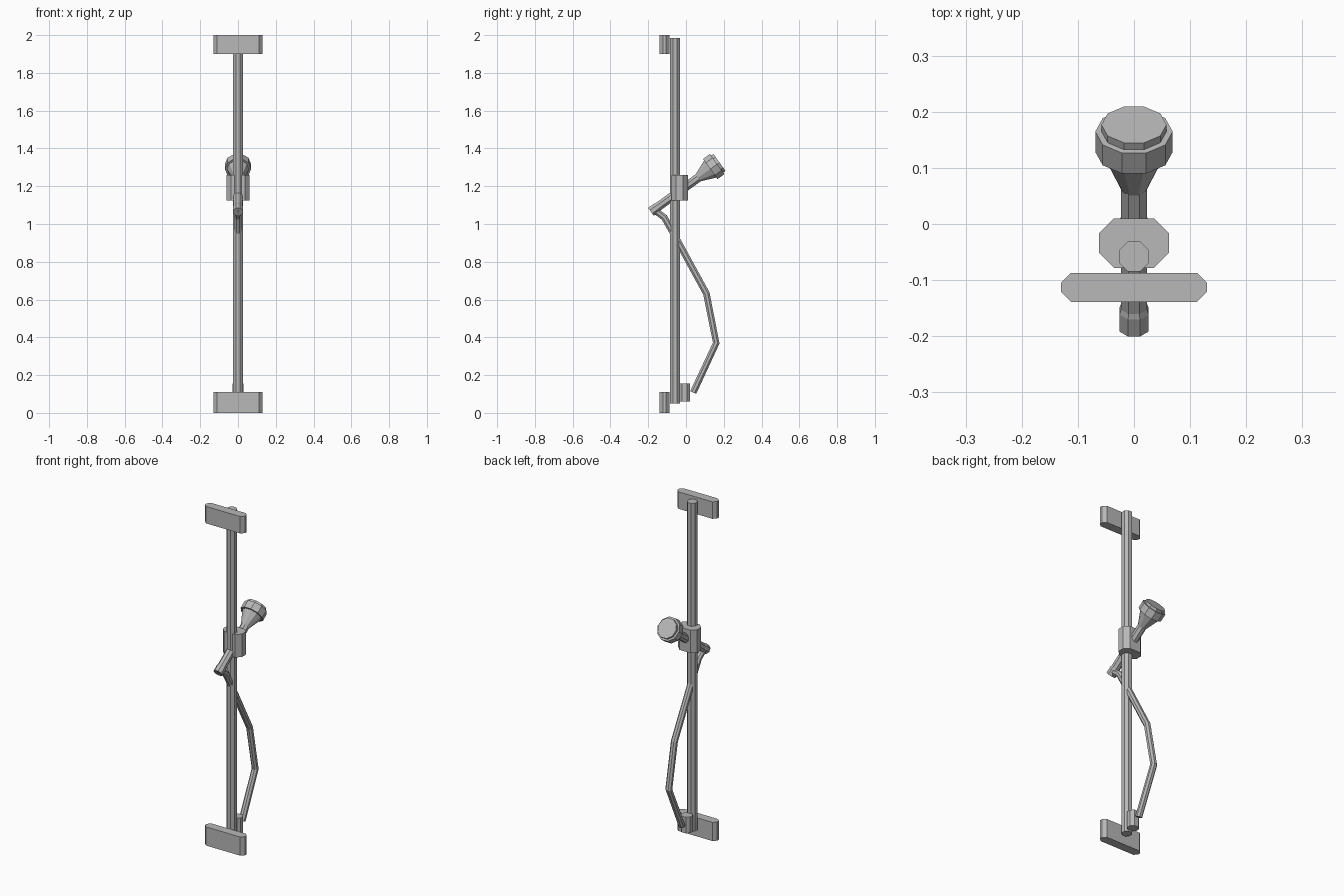
import bpy, bmesh
from math import pi, cos, sin
from mathutils import Vector

cube = bpy.data.objects.get("Cube")
if cube:
    bpy.data.objects.remove(cube, do_unlink=True)

GREY = (0.48, 0.48, 0.48, 1)
metal = bpy.data.materials.new("satin grey")
metal.use_nodes = True
metal.diffuse_color = GREY
metal.node_tree.nodes["Principled BSDF"].inputs["Base Color"].default_value = GREY


def loft(name, rings):
    """Skin a list of rings of points and cap both ends."""
    bm = bmesh.new()
    loops = [[bm.verts.new(p) for p in ring] for ring in rings]
    n = len(loops[0])
    for a, b in zip(loops, loops[1:]):
        for i in range(n):
            j = (i + 1) % n
            bm.faces.new((a[i], a[j], b[j], b[i]))
    bm.faces.new(loops[0])
    bm.faces.new(loops[-1])
    bmesh.ops.recalc_face_normals(bm, faces=bm.faces)
    mesh = bpy.data.meshes.new(name)
    bm.to_mesh(mesh)
    bm.free()
    mesh.materials.append(metal)
    obj = bpy.data.objects.new(name, mesh)
    bpy.context.collection.objects.link(obj)
    return obj


def block(name, y, half_x, half_y, cut, z0, z1):
    """Upright block with chamfered vertical corners."""
    quarter = [(half_x, half_y - cut), (half_x - cut, half_y)]
    outline = quarter + [(-a, b) for a, b in quarter[::-1]]
    outline += [(-a, -b) for a, b in outline]
    return loft(name, [[(a, y + b, z) for a, b in outline] for z in (z0, z1)])


def ring(centre, normal, radius, sides, turn=0.0):
    """Polygon around a centre, square to a normal in the YZ plane."""
    side = Vector((1, 0, 0))
    up = normal.cross(side)
    angles = [turn + 2 * pi * i / sides for i in range(sides)]
    return [centre + radius * (cos(a) * side + sin(a) * up) for a in angles]


# Rail with its wall brackets
block("rail", -0.058, 0.027, 0.027, 0.016, 0.05, 1.985)
block("lower_wall_bracket", -0.113, 0.13, 0.026, 0.018, 0, 0.11)
block("upper_wall_bracket", -0.113, 0.13, 0.026, 0.018, 1.9, 2)

# Sliding holder and water outlet
block("sliding_holder", -0.034, 0.062, 0.044, 0.026, 1.125, 1.26)
block("water_outlet", -0.008, 0.03, 0.029, 0.016, 0.06, 0.155)

# Hand shower, turned around one tilted axis
axis = Vector((0, 0.81, 0.585)).normalized()
face = Vector((0, 0.177, 1.326))


def turned(name, profile, sides, turn=0.0):
    return loft(name, [ring(face + axis * s, axis, r, sides, turn) for s, r in profile])


turned("shower_handle", [(-0.447, 0.028), (-0.41, 0.028), (-0.4, 0.025), (-0.12, 0.025)], 8, pi / 8)
turned("shower_head", [(-0.14, 0.024), (-0.06, 0.058), (-0.06, 0.069),
                       (-0.015, 0.069), (-0.015, 0.058), (0, 0.058)], 10)

# Hose with mitred bends
path = [Vector((0, y, z)) for y, z in
        [(-0.182, 1.085), (-0.115, 1.035), (-0.055, 0.93),
         (0.108, 0.632), (0.16, 0.37), (0.038, 0.108)]]
hose_rings = []
for i, point in enumerate(path):
    before = (point - path[max(i - 1, 0)]).normalized()
    after = (path[min(i + 1, len(path) - 1)] - point).normalized()
    hose_rings.append(ring(point, (before + after).normalized(), 0.019, 8, pi / 8))
loft("hose", hose_rings)
